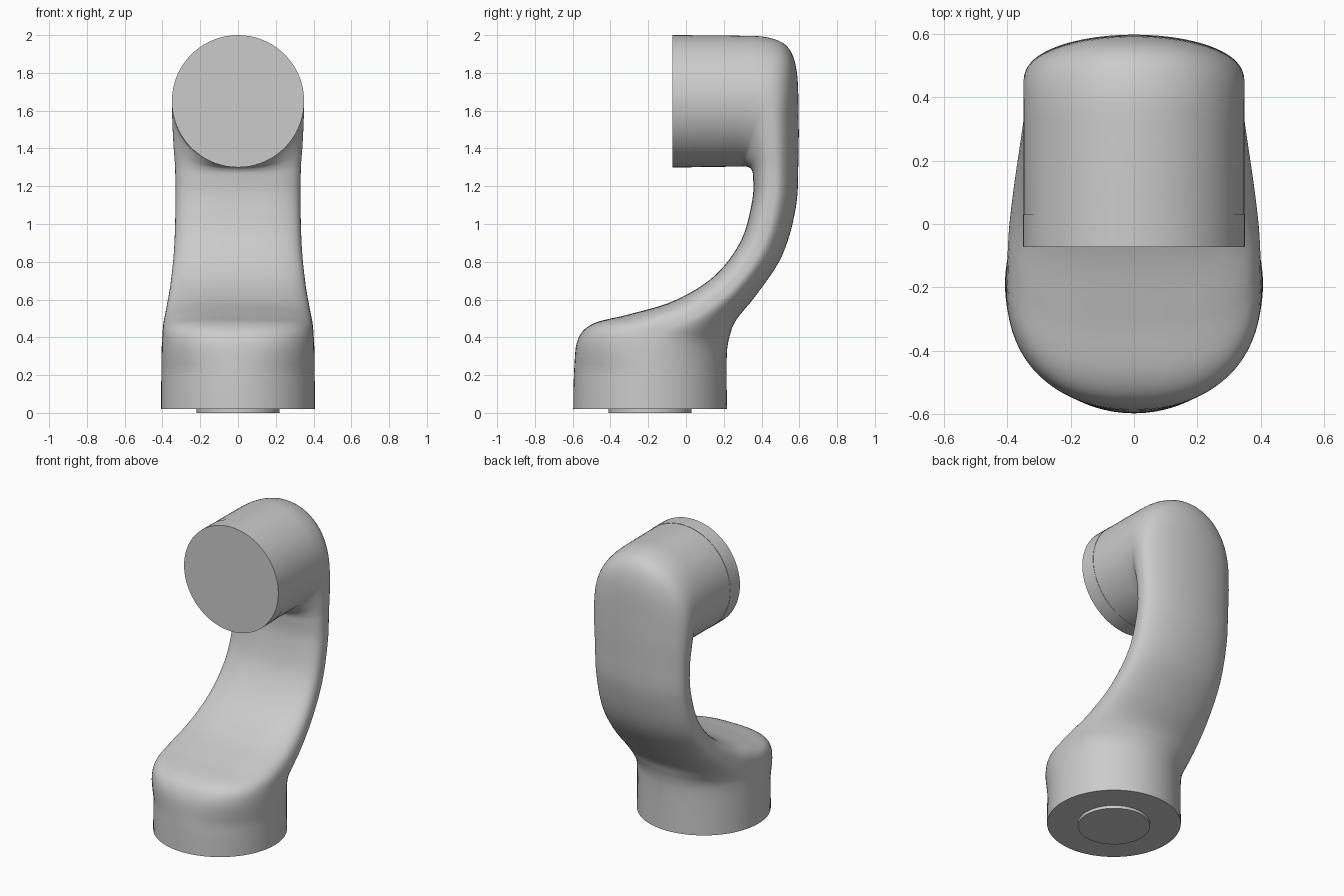
import bpy, bmesh, math
from mathutils import Vector

if "Cube" in bpy.data.objects:
    bpy.data.objects.remove(bpy.data.objects["Cube"])

SEG = 72      # points per ring
SUB = 6       # interpolated steps between stations


def spow(v, p):
    return math.copysign(abs(v) ** p, v)


def ring(yi, zi, yo, zo, w, n_in):
    """Section in a plane containing x: inner (y,z), outer (y,z), half width, inner squareness."""
    pts = []
    for k in range(SEG):
        a = 2 * math.pi * k / SEG
        c, s = math.cos(a), math.sin(a)
        p = 2 / (2 if c > 0 else n_in)
        u = 0.5 + 0.5 * spow(c, p)
        pts.append(Vector((w * spow(s, p), yi + (yo - yi) * u, zi + (zo - zi) * u)))
    return pts


def catmull(a, b, c, d, t):
    return 0.5 * (2 * b + (c - a) * t + (2 * a - 5 * b + 4 * c - d) * t * t
                  + (3 * b - a - 3 * c + d) * t ** 3)


def loft(name, stations, square=0.0):
    """Skin smooth rings through the stations; squareness swells mid-way."""
    bm = bmesh.new()
    rows = []
    last = len(stations) - 1
    for i in range(last * SUB + 1):
        seg = min(i // SUB, last - 1)
        t = i / SUB - seg
        four = [stations[min(max(j, 0), last)] for j in range(seg - 1, seg + 3)]
        vals = [catmull(*v, t) for v in zip(*four)]
        bump = min(max((i / SUB - 1) / (last - 4), 0), 1)
        n_in = 2 + square * math.sin(math.pi * bump)
        rows.append([bm.verts.new(p) for p in ring(*vals, n_in)])
    for r0, r1 in zip(rows, rows[1:]):
        for k in range(SEG):
            m = (k + 1) % SEG
            bm.faces.new((r0[k], r0[m], r1[m], r1[k]))
    bm.faces.new(rows[0])
    bm.faces.new(rows[-1])
    bmesh.ops.recalc_face_normals(bm, faces=bm.faces)
    me = bpy.data.meshes.new(name)
    bm.to_mesh(me)
    bm.free()
    ob = bpy.data.objects.new(name, me)
    bpy.context.collection.objects.link(ob)
    bpy.ops.object.select_all(action='DESELECT')
    ob.select_set(True)
    bpy.context.view_layer.objects.active = ob
    bpy.ops.object.shade_smooth_by_angle(angle=math.radians(35))
    return ob


# curved arm link: base socket, bend, upright, head barrel
loft("arm_link", [
    (-0.597, 0.02, 0.217, 0.02, 0.407),
    (-0.592, 0.23, 0.215, 0.20, 0.406),
    (-0.572, 0.39, 0.216, 0.30, 0.404),
    (-0.49, 0.473, 0.221, 0.36, 0.40),
    (-0.30, 0.522, 0.235, 0.42, 0.395),
    (-0.06, 0.595, 0.268, 0.495, 0.38),
    (0.15, 0.725, 0.38, 0.635, 0.357),
    (0.29, 0.91, 0.51, 0.835, 0.338),
    (0.35, 1.12, 0.582, 1.09, 0.331),
    (0.355, 1.25, 0.595, 1.34, 0.333),
    (0.345, 1.29, 0.596, 1.58, 0.342),
    (0.322, 1.303, 0.586, 1.81, 0.348),
    (0.295, 1.305, 0.538, 1.937, 0.349),
    (0.26, 1.304, 0.43, 1.988, 0.348),
    (0.20, 1.303, 0.26, 1.997, 0.348),
    (0.03, 1.302, 0.03, 1.998, 0.348),
], square=1.4)

# flat end cap on the head barrel
loft("end_cap", [(y, 1.30, y, 2.0, 0.35) for y in (0.03, -0.072)])

# shallow mounting disc under the base
loft("mounting_disc", [(-0.41, z, 0.03, z, 0.22) for z in (0.0, 0.02)])
